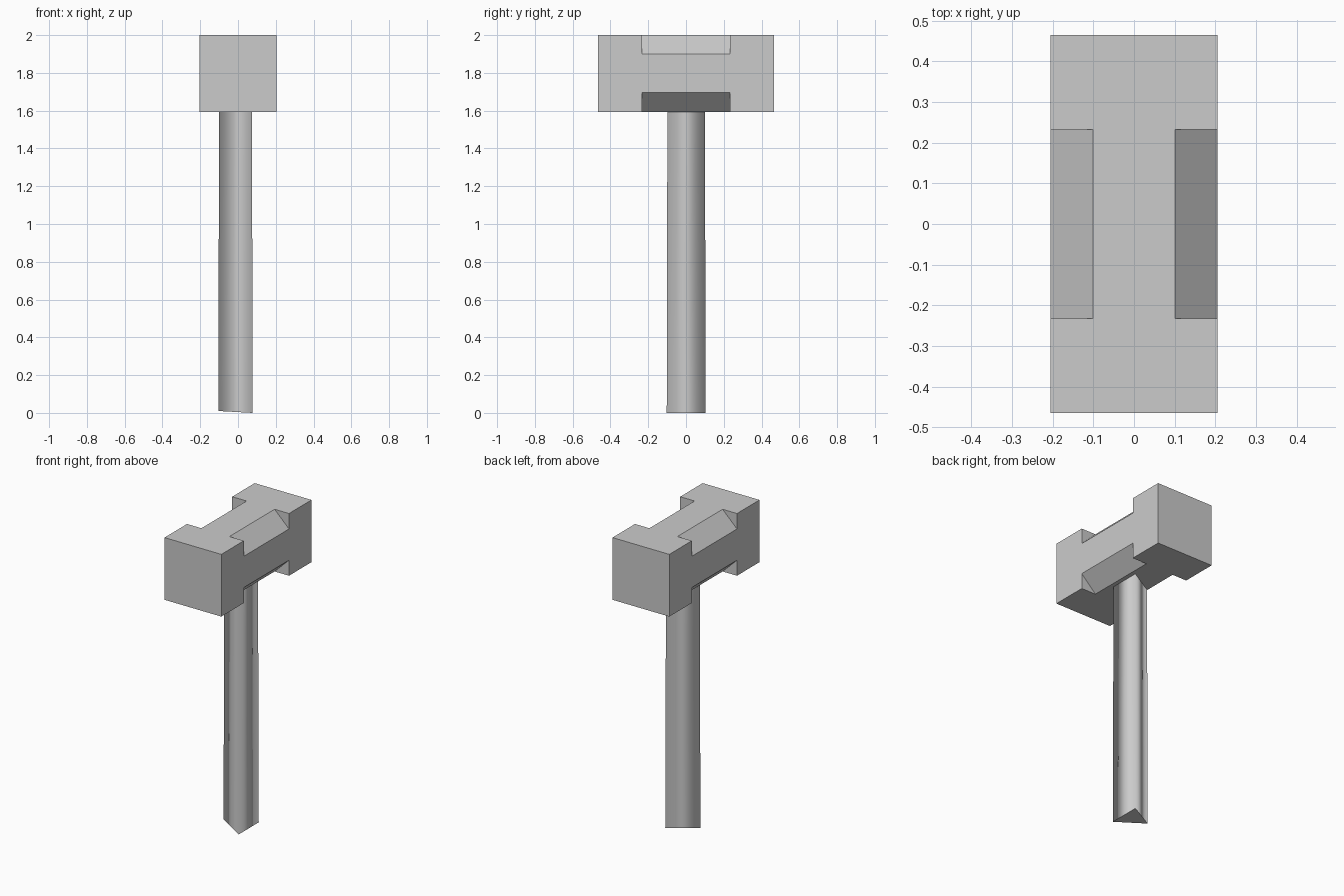
import bpy, bmesh
from math import pi, cos, sin

if "Cube" in bpy.data.objects:
    bpy.data.objects.remove(bpy.data.objects["Cube"])

HEAD_Z, HEAD_HALF = 1.797, (0.205, 0.465, 0.203)


def make_object(name, bm):
    bmesh.ops.recalc_face_normals(bm, faces=bm.faces)
    mesh = bpy.data.meshes.new(name)
    bm.to_mesh(mesh)
    bm.free()
    obj = bpy.data.objects.new(name, mesh)
    bpy.context.collection.objects.link(obj)
    return obj


def skin(bm, rings):
    """Bridge matching point rings and cap both ends; returns the side faces."""
    loops = [[bm.verts.new(p) for p in ring] for ring in rings]
    n = len(loops[0])
    sides = [bm.faces.new((a[i], a[(i + 1) % n], b[(i + 1) % n], b[i]))
             for a, b in zip(loops, loops[1:]) for i in range(n)]
    bm.faces.new(loops[0])
    bm.faces.new(loops[-1])
    return sides


# Hammer head block
bm = bmesh.new()
bmesh.ops.create_cube(bm, size=2)
bmesh.ops.scale(bm, vec=HEAD_HALF, verts=bm.verts)
bmesh.ops.translate(bm, vec=(0, 0, HEAD_Z), verts=bm.verts)
head = make_object("hammer_head", bm)

# Diamond bars that chamfer the middle of the four long edges
bm = bmesh.new()
for sx in (-1, 1):
    for sz in (-1, 1):
        cx, cz = sx * HEAD_HALF[0], HEAD_Z + sz * HEAD_HALF[2]
        skin(bm, [[(cx + 0.104 * cos(k * pi / 2), y, cz + 0.101 * sin(k * pi / 2))
                   for k in range(4)] for y in (-0.233, 0.233)])
cutter = make_object("chamfer_cutter", bm)
cutter.hide_render = True

mod = head.modifiers.new("chamfers", 'BOOLEAN')
mod.operation, mod.solver, mod.object = 'DIFFERENCE', 'EXACT', cutter
bpy.context.view_layer.objects.active = head
bpy.ops.object.modifier_apply(modifier=mod.name)
bpy.data.objects.remove(cutter)

# Three-sided, smooth shaded handle with slight taper and a tilted foot
bm = bmesh.new()
profile = [(0.077, -0.102), (0.077, 0.104), (-0.104, 0.0)]
bottom = [(x, y, 0.01 if x < 0 else 0.0) for x, y in profile]
top = [(x * 0.965, y * 0.965, 1.597) for x, y in profile]
for face in skin(bm, [bottom, top]):
    face.smooth = True
handle = make_object("handle", bm)
# Crisp ends, soft long edges
for edge in handle.data.edges:
    z0, z1 = (handle.data.vertices[v].co.z for v in edge.vertices)
    edge.use_edge_sharp = abs(z0 - z1) < 0.5
